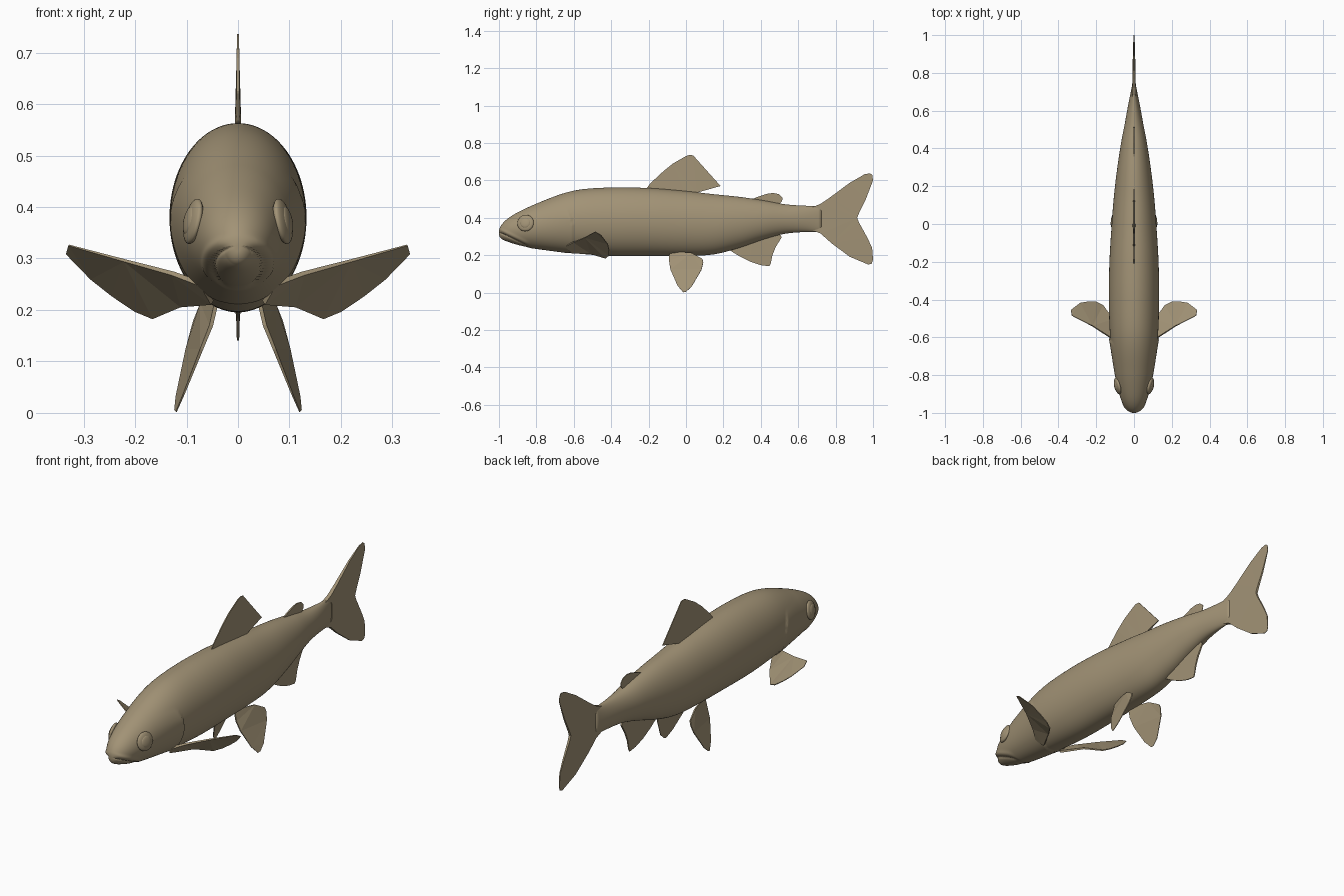
import bpy, bmesh, math
from mathutils import Vector, Matrix, geometry

if "Cube" in bpy.data.objects:
    bpy.data.objects.remove(bpy.data.objects["Cube"])

skin = bpy.data.materials.new("olive tan")
skin.diffuse_color = (0.36, 0.29, 0.18, 1)
skin.use_nodes = True
skin.node_tree.nodes["Principled BSDF"].inputs["Base Color"].default_value = skin.diffuse_color


def finish(name, bm, smooth):
    bmesh.ops.recalc_face_normals(bm, faces=bm.faces[:])
    me = bpy.data.meshes.new(name)
    bm.to_mesh(me)
    bm.free()
    me.materials.append(skin)
    for p in me.polygons:
        p.use_smooth = smooth
    ob = bpy.data.objects.new(name, me)
    bpy.context.collection.objects.link(ob)
    return ob


# Body stations: y, top z, bottom z, half width
STATIONS = [
    (-1.0, .326, .314, .004), (-.99, .357, .288, .030), (-.945, .402, .266, .062),
    (-.87, .444, .245, .086), (-.785, .482, .232, .103), (-.6, .545, .211, .126),
    (-.41, .562, .197, .133), (-.2, .559, .196, .130), (0, .543, .196, .118),
    (.15, .526, .205, .106), (.286, .512, .240, .090), (.42, .492, .286, .070),
    (.525, .473, .314, .050), (.63, .465, .324, .031), (.725, .464, .325, .012)]
KEYS = [math.sqrt(r[0] + 1) for r in STATIONS]   # square root spacing rounds the nose


def profile(s, col):
    """Smooth interpolation of one station column."""
    n = len(KEYS)
    i = max(0, min(n - 2, sum(k <= s for k in KEYS) - 1))

    def slope(j):
        a, b = max(0, j - 1), min(n - 1, j + 1)
        return (STATIONS[b][col] - STATIONS[a][col]) / (KEYS[b] - KEYS[a])
    h = KEYS[i + 1] - KEYS[i]
    t = (s - KEYS[i]) / h
    return ((2*t**3 - 3*t*t + 1) * STATIONS[i][col] + (t**3 - 2*t*t + t) * h * slope(i)
            + (3*t*t - 2*t**3) * STATIONS[i + 1][col] + (t**3 - t*t) * h * slope(i + 1))


# Body: lofted ellipses with a mouth step and raised gill covers
RINGS, SEG = 200, 96
bm = bmesh.new()
rings = []
for i in range(RINGS):
    s = KEYS[-1] * i / (RINGS - 1)
    y = s * s - 1
    top, bot, w = (profile(s, c) for c in (1, 2, 3))
    ring = []
    for k in range(SEG):
        a = math.tau * k / SEG
        ux, uz = math.cos(a), math.sin(a)
        z = (top + bot) / 2 + uz * (top - bot) / 2
        off = 0
        mouth = .325 - .5 * (y + 1)
        if y < -.83:
            fade = min(1, (-.83 - y) / .03) * min(1, s / .12)
            if z < mouth:
                off -= .007 * fade
            off -= .006 * fade * math.exp(-((z - mouth) / .006) ** 2)
            off += .004 * fade * math.exp(-((z - mouth - .015) / .01) ** 2)
        gill = -.60 - 2.2 * (z - .32) ** 2
        if y < gill and z < .46:
            off += .007 * math.exp((y - gill) / .08) * min(1, (.46 - z) / .06)
        ring.append(bm.verts.new((ux * (w + off), y, z + uz * off * .5)))
    rings.append(ring)
for r, q in zip(rings, rings[1:]):
    for k in range(SEG):
        bm.faces.new((r[k], r[(k + 1) % SEG], q[(k + 1) % SEG], q[k]))
bm.faces.new(rings[0])
bm.faces.new(rings[-1])
finish("body", bm, True)


def fin(name, pts, root, half):
    """Thin plate that tapers away from its root point."""
    pts = [Vector(p) for p in pts]
    n = geometry.normal(pts)
    root = Vector(root)
    far = max((p - root).length for p in pts)
    bm = bmesh.new()
    sides = []
    for sgn in (1, -1):
        sides.append([bm.verts.new(p + n * sgn * (half * (1 - (p - root).length / far) + .001))
                      for p in pts])
    a, b = sides
    bm.faces.new(a)
    bm.faces.new(b[::-1])
    for k in range(len(a)):
        j = (k + 1) % len(a)
        bm.faces.new((a[k], b[k], b[j], a[j]))
    bmesh.ops.recalc_face_normals(bm, faces=bm.faces[:])
    bmesh.ops.triangulate(bm, faces=bm.faces[:])
    finish(name, bm, False)


def mid(pts):
    return [(0, y, z) for y, z in pts]


# Fins on the centre line
fin("dorsal_fin", mid([(-.22, .545), (-.19, .585), (-.12, .65), (-.07, .69), (0, .73), (.018, .736),
                       (.038, .734), (.185, .57), (.06, .535), (0, .52)]), (0, 0, .54), .007)
fin("adipose_fin", mid([(.33, .49), (.38, .511), (.43, .528), (.465, .533), (.495, .527),
                        (.516, .508), (.514, .49), (.49, .465)]), (0, .42, .48), .005)
fin("anal_fin", mid([(.22, .235), (.28, .198), (.34, .167), (.4, .147), (.446, .141), (.453, .155),
                     (.462, .2), (.48, .245), (.512, .296), (.49, .33), (.36, .3)]), (0, .4, .29), .006)
fin("tail_fin", mid([(.67, .455), (.72, .475), (.767, .507), (.875, .587), (.955, .633), (.985, .638),
                     (.996, .628), (1, .6), (.96, .496), (.925, .425), (.915, .40), (.925, .375),
                     (.97, .293), (.995, .24), (1, .175), (.993, .155), (.975, .15), (.875, .192),
                     (.778, .264), (.72, .316), (.67, .335)]), (0, .7, .39), .011)

# Paired fins and eyes
PECTORAL = [(.07, -.645, .25), (.127, -.60, .271), (.22, -.54, .296), (.329, -.485, .326),
            (.334, -.455, .309), (.286, -.418, .26), (.245, -.411, .228), (.2, -.412, .198),
            (.165, -.43, .184), (.11, -.505, .208), (.05, -.61, .214)]
PELVIC = [(.04, -.088, .222), (.052, -.09, .17), (.071, -.083, .123), (.105, -.045, .037),
          (.12, -.015, .002), (.123, .0, .005), (.12, .03, .032), (.1, .083, .123),
          (.09, .092, .16), (.084, .088, .18), (.07, .03, .212)]
for side, sx in (("left", 1), ("right", -1)):
    fin(side + "_pectoral_fin", [(sx * x, y, z) for x, y, z in PECTORAL], (sx * .07, -.63, .23), .005)
    fin(side + "_pelvic_fin", [(sx * x, y, z) for x, y, z in PELVIC], (sx * .05, -.03, .215), .004)
    # Eye: flattened ball with a low raised lens, turned to the cheek
    bm = bmesh.new()
    turn = Vector((sx, -.25, .22)).to_track_quat('Z', 'Y').to_matrix().to_4x4()
    place = Matrix.Translation((sx * .087, -.858, .372)) @ turn
    for r, depth, lift in ((.045, .014, 0), (.028, .008, .009)):
        m = place @ Matrix.Translation((0, 0, lift)) @ Matrix.Diagonal((r, r, depth, 1))
        bmesh.ops.create_uvsphere(bm, u_segments=32, v_segments=16, radius=1, matrix=m)
    finish(side + "_eye", bm, True)
